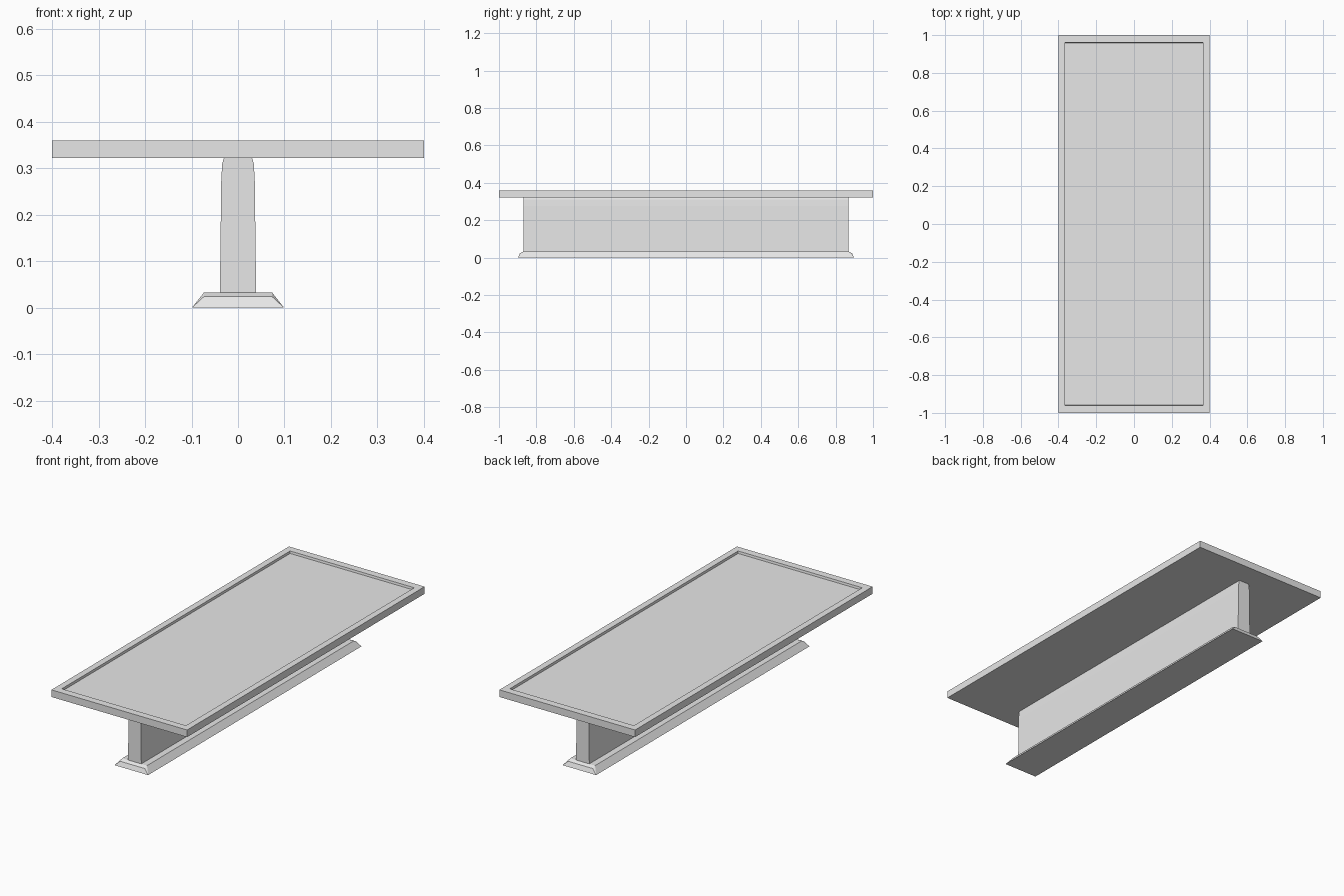
import bpy
import bmesh

cube = bpy.data.objects.get("Cube")
if cube:
    bpy.data.objects.remove(cube, do_unlink=True)

GREY = (0.8, 0.8, 0.8, 1.0)
grey = bpy.data.materials.new("light_grey")
grey.use_nodes = True
grey.diffuse_color = GREY
grey.node_tree.nodes["Principled BSDF"].inputs["Base Color"].default_value = GREY


def finish(name, bm):
    bmesh.ops.recalc_face_normals(bm, faces=bm.faces)
    mesh = bpy.data.meshes.new(name)
    bm.to_mesh(mesh)
    bm.free()
    mesh.materials.append(grey)
    obj = bpy.data.objects.new(name, mesh)
    bpy.context.collection.objects.link(obj)
    return obj


def rectangle(bm, x, y, z):
    """Ring of four corners, centred on the origin."""
    return [bm.verts.new((sx * x, sy * y, z))
            for sx, sy in ((-1, -1), (1, -1), (1, 1), (-1, 1))]


def stack(name, rings):
    """Solid made of stacked rectangles given as half width, half length, height."""
    bm = bmesh.new()
    loops = [rectangle(bm, *r) for r in rings]
    bm.faces.new(loops[0])
    bm.faces.new(loops[-1])
    for low, high in zip(loops, loops[1:]):
        for i in range(4):
            j = (i + 1) % 4
            bm.faces.new((low[i], low[j], high[j], high[i]))
    return finish(name, bm)


# Table top: slab with a shallow recessed panel inside a raised rim
stack("table_top", [
    (0.4, 1.0, 0.322),
    (0.4, 1.0, 0.36),
    (0.366, 0.961, 0.36),
    (0.364, 0.959, 0.348),
])

# Pedestal wall: slightly tapered, drawn in under the top
stack("pedestal_wall", [
    (0.039, 0.87, 0.033),
    (0.036, 0.87, 0.276),
    (0.034, 0.87, 0.31),
    (0.030, 0.87, 0.323),
])

# Base foot: sloping long sides, ends broken into two slopes
bm = bmesh.new()
bottom = rectangle(bm, 0.099, 0.898, 0.0)
middle = rectangle(bm, 0.073, 0.888, 0.024)
top = rectangle(bm, 0.073, 0.87, 0.033)
bm.faces.new(bottom)
bm.faces.new(top)
for a, b in ((0, 1), (2, 3)):
    bm.faces.new((bottom[a], bottom[b], middle[b], middle[a]))
    bm.faces.new((middle[a], middle[b], top[b], top[a]))
for a, b in ((1, 2), (3, 0)):
    bm.faces.new((bottom[a], bottom[b], top[b], top[a]))
    for i in (a, b):
        bm.faces.new((bottom[i], middle[i], top[i]))
finish("base_foot", bm)
